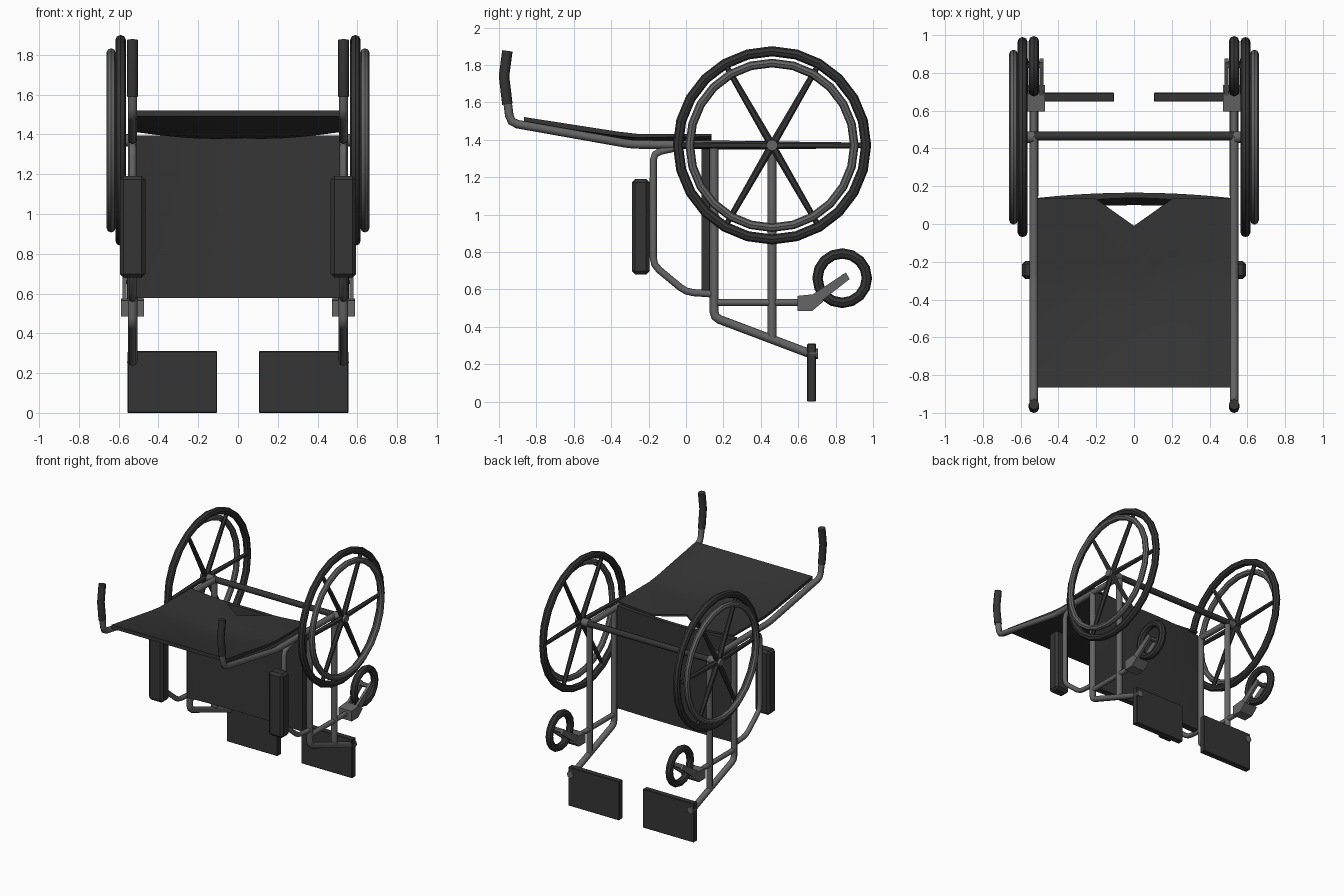
import bpy, bmesh
from math import pi, sin, cos, radians
from mathutils import Vector

if "Cube" in bpy.data.objects:
    bpy.data.objects.remove(bpy.data.objects["Cube"])

def material(name, v):
    m = bpy.data.materials.new(name)
    m.diffuse_color = (v, v, v, 1)
    m.use_nodes = True
    m.node_tree.nodes["Principled BSDF"].inputs["Base Color"].default_value = m.diffuse_color
    return m

DARK = material("black_rubber", 0.035)
STEEL = material("grey_steel", 0.13)
SIDES = ((-1, "left"), (1, "right"))

def finish(ob, name, mat, smooth=True):
    ob.name = name
    ob.data.materials.append(mat)
    if smooth:
        bpy.ops.object.select_all(action='DESELECT')
        ob.select_set(True)
        bpy.context.view_layer.objects.active = ob
        bpy.ops.object.shade_smooth_by_angle(angle=radians(40))
    return ob

def mesh_object(name, bm, mat, smooth=True):
    bmesh.ops.recalc_face_normals(bm, faces=bm.faces)
    me = bpy.data.meshes.new(name)
    bm.to_mesh(me)
    bm.free()
    ob = bpy.data.objects.new(name, me)
    bpy.context.collection.objects.link(ob)
    return finish(ob, name, mat, smooth)

def tube(name, pts, r, mat, bend=0.0):
    """Round tube along points, with inner corners cut to soft bends."""
    pts = [Vector(p) for p in pts]
    path = [pts[0]]
    for a, b, c in zip(pts, pts[1:], pts[2:]):
        if bend:
            p, q = b + (a - b).normalized() * bend, b + (c - b).normalized() * bend
            path += [p, (p + q + 2 * b) / 4, q]
        else:
            path.append(b)
    path.append(pts[-1])
    cu = bpy.data.curves.new(name, 'CURVE')
    cu.dimensions = '3D'
    cu.bevel_depth, cu.bevel_resolution, cu.use_fill_caps = r, 2, True
    sp = cu.splines.new('POLY')
    sp.points.add(len(path) - 1)
    for pt, co in zip(sp.points, path):
        pt.co = (*co, 1)
    ob = bpy.data.objects.new(name, cu)
    bpy.context.collection.objects.link(ob)
    cu.materials.append(mat)
    return ob

def ring(name, loc, major, minor, seg, mat):
    bpy.ops.mesh.primitive_torus_add(location=loc, rotation=(0, pi / 2, 0), major_radius=major,
                                     minor_radius=minor, major_segments=seg, minor_segments=8)
    return finish(bpy.context.object, name, mat)

def cone(name, a, b, r1, r2, mat, seg=8):
    a, b = Vector(a), Vector(b)
    d = b - a
    bpy.ops.mesh.primitive_cone_add(vertices=seg, radius1=r1, radius2=r2, depth=d.length,
                                    location=(a + b) / 2, rotation=d.to_track_quat('Z', 'Y').to_euler())
    return finish(bpy.context.object, name, mat)

def box(name, lo, hi, mat, bevel):
    bm = bmesh.new()
    bmesh.ops.create_cube(bm, size=1)
    for v in bm.verts:
        v.co = [(l + h) / 2 + c * (h - l) for l, h, c in zip(lo, hi, v.co)]
    bmesh.ops.bevel(bm, geom=bm.edges[:], offset=bevel, segments=1, affect='EDGES')
    return mesh_object(name, bm, mat, False)

def prism(name, prof, x0, x1, mat):
    """Extrude a y,z outline between two x positions."""
    bm = bmesh.new()
    f = bm.faces.new([bm.verts.new((x0, y, z)) for y, z in prof])
    ext = bmesh.ops.extrude_face_region(bm, geom=[f])['geom']
    bmesh.ops.translate(bm, vec=(x1 - x0, 0, 0), verts=[g for g in ext if isinstance(g, bmesh.types.BMVert)])
    return mesh_object(name, bm, mat, False)

def sheet(name, front, back, nu, nv, mat):
    """Closed cloth panel between two surfaces given as functions of u, v."""
    bm = bmesh.new()
    A, B = [[[bm.verts.new(f(i / nu * 2 - 1, j / nv)) for j in range(nv + 1)]
             for i in range(nu + 1)] for f in (front, back)]
    for G in (A, B):
        for i in range(nu):
            for j in range(nv):
                bm.faces.new((G[i][j], G[i + 1][j], G[i + 1][j + 1], G[i][j + 1]))
    for i in range(nu):
        for j in (0, nv):
            bm.faces.new((A[i][j], A[i + 1][j], B[i + 1][j], B[i][j]))
    for j in range(nv):
        for i in (0, nu):
            bm.faces.new((A[i][j], A[i][j + 1], B[i][j + 1], B[i][j]))
    return mesh_object(name, bm, mat)

WY, WZ = 0.46, 1.37   # main wheel centre

for s, side in SIDES:
    X = 0.53 * s
    # main wheel: tyre, hand rim, hub, spokes
    ring(side + "_tyre", (0.59 * s, WY, WZ), 0.503, 0.027, 24, DARK)
    ring(side + "_hand_rim", (0.638 * s, WY, WZ), 0.44, 0.023, 24, STEEL)
    cone(side + "_hub", (0.53 * s, WY, WZ), (0.64 * s, WY, WZ), 0.032, 0.03, STEEL, 10)
    for k in range(6):
        a = k * pi / 3
        cone(f"{side}_spoke_{k + 1}", (0.605 * s, WY, WZ),
             (0.592 * s, WY + 0.5 * cos(a), WZ + 0.5 * sin(a)), 0.021, 0.015, DARK, 6)

    # frame tubes
    tube(side + "_back_tube", [(X, 0.48, 1.37), (X, -0.29, 1.375), (X, -0.94, 1.49), (X, -0.955, 1.61)],
         0.023, STEEL, 0.04)
    tube(side + "_seat_tube", [(X, 0.15, 1.37), (X, 0.15, 0.45), (X, 0.68, 0.25)], 0.024, STEEL, 0.03)
    tube(side + "_rear_post", [(X, WY, WZ), (X, WY, 0.34)], 0.024, STEEL)
    tube(side + "_caster_tube", [(X, 0.15, 0.53), (X, 0.64, 0.53)], 0.019, STEEL)
    tube(side + "_arm_tube", [(X, -0.06, 1.355), (X, -0.175, 1.33), (X, -0.175, 0.73), (X, 0.0, 0.585),
                              (X, 0.15, 0.575)], 0.019, STEEL, 0.04)

    # push handle grip
    tube(side + "_grip", [(X, -0.955, 1.59), (X, -0.973, 1.74), (X, -0.955, 1.875)], 0.028, DARK)

    # armrest pad
    box(side + "_armrest", (X - 0.064, -0.29, 0.68), (X + 0.064, -0.195, 1.19), DARK, 0.018)

    # caster wheel and fork
    ring(side + "_caster", (X, 0.835, 0.66), 0.132, 0.028, 16, DARK)
    prism(side + "_fork_crown", [(0.595, 0.485), (0.675, 0.485), (0.735, 0.535), (0.69, 0.575), (0.595, 0.565)],
          X - 0.058, X + 0.058, STEEL)
    for t, n in ((-1, "inner"), (1, "outer")):
        prism(f"{side}_fork_{n}", [(0.66, 0.487), (0.875, 0.655), (0.855, 0.69), (0.68, 0.575)],
              X + t * 0.03, X + t * 0.05, STEEL)
    cone(side + "_caster_axle", (X - 0.04, 0.845, 0.665), (X + 0.04, 0.845, 0.665), 0.018, 0.018, STEEL)

    # footplate with hinge pin
    x0, x1 = sorted((0.105 * s, 0.555 * s))
    box(side + "_footplate", (x0, 0.648, 0.0), (x1, 0.695, 0.31), DARK, 0.004)
    cone(side + "_foot_pin", (X, 0.66, 0.255), (X, 0.706, 0.255), 0.028, 0.028, STEEL)

# axle bar between the wheels
tube("axle_bar", [(-0.6, 0.465, WZ), (0.6, 0.465, WZ)], 0.024, DARK)

# sagging seat panel
def seat(y0, sag):
    return lambda u, v: (0.51 * u, y0 + sag * (1 - u * u) * (0.3 + 0.7 * v), 0.577 + 0.818 * v)
sheet("seat", seat(0.083, 0.055), seat(0.138, 0.028), 10, 6, DARK)

# backrest panel with a notch in its lower edge
def backrest(thick):
    def f(u, v):
        end = 0.135 - 0.145 * max(0.0, 1 - abs(u) / 0.4)
        y = -0.865 + (end + 0.865) * v
        z = 1.432 + 0.155 * max(0.0, (-0.29 - y)) - 0.04 * sin(pi * min(v, 0.75)) * (1 - u * u)
        return (0.51 * u, y, z - thick * (1 - 0.5 * v))
    return f
sheet("backrest", backrest(0.0), backrest(0.03), 10, 10, DARK)
